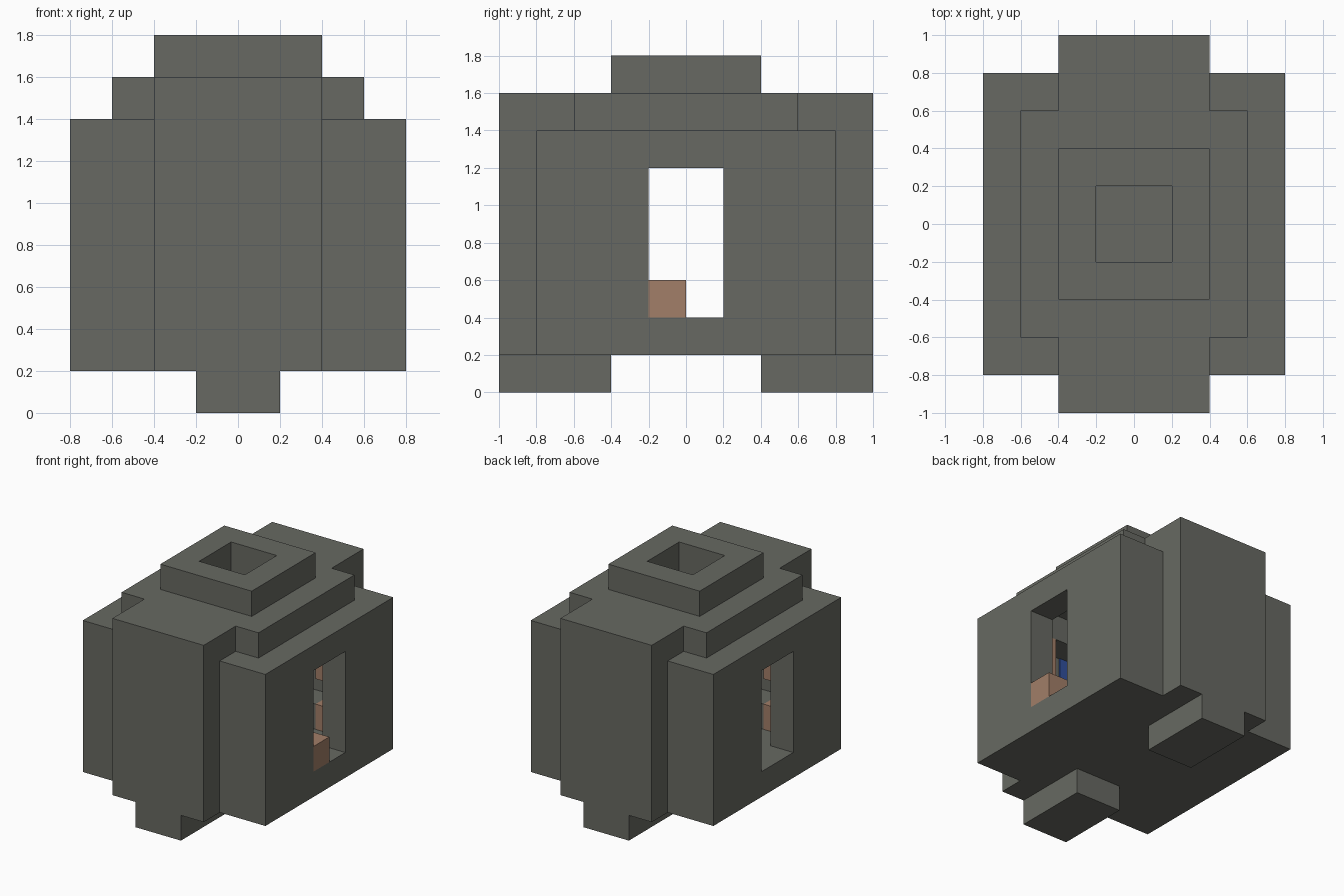
import bpy
import bmesh
from mathutils import Vector

U = 0.2  # block size

cube = bpy.data.objects.get("Cube")
if cube:
    bpy.data.objects.remove(cube, do_unlink=True)


def material(name, rgb):
    m = bpy.data.materials.new(name)
    m.use_nodes = True
    m.diffuse_color = (*rgb, 1)
    m.node_tree.nodes["Principled BSDF"].inputs["Base Color"].default_value = (*rgb, 1)
    return m


stone = material("stone grey", (0.136, 0.141, 0.122))
clay = material("clay brown", (0.36, 0.209, 0.138))
blue = material("screen blue", (0.03, 0.08, 0.33))


def cells(box):
    """All block cells inside (x0, x1, y0, y1, z0, z1), in block units."""
    x0, x1, y0, y1, z0, z1 = box
    return {(x, y, z) for x in range(x0, x1) for y in range(y0, y1) for z in range(z0, z1)}


def blocks(name, mat, solid, hollow=()):
    """Stepped solid: union of solid boxes minus hollow boxes, outer skin only."""
    filled = set().union(*map(cells, solid)) - set().union(*map(cells, hollow))
    bm = bmesh.new()
    for cell in filled:
        for axis in range(3):
            for sign in (-1, 1):
                step = [0, 0, 0]
                step[axis] = sign
                if tuple(c + s for c, s in zip(cell, step)) in filled:
                    continue
                n = Vector(step)
                a = Vector([float(i == (axis + 1) % 3) for i in range(3)])
                b = n.cross(a)
                mid = Vector(cell) + Vector((0.5, 0.5, 0.5)) + n / 2
                loop = (-a - b, a - b, a + b, b - a)
                bm.faces.new([bm.verts.new((mid + c / 2) * U) for c in loop])
    bmesh.ops.remove_doubles(bm, verts=bm.verts, dist=0.001)
    bmesh.ops.dissolve_limit(bm, angle_limit=0.02, verts=bm.verts, edges=bm.edges)
    mesh = bpy.data.meshes.new(name)
    bm.to_mesh(mesh)
    bm.free()
    mesh.materials.append(mat)
    obj = bpy.data.objects.new(name, mesh)
    bpy.context.collection.objects.link(obj)
    return obj


# Hull: body, end slabs, stepped roof, hatch collar, feet and inner benches
blocks(
    "hull", stone,
    solid=[
        (-4, 4, -4, 4, 1, 7),
        (-2, 2, -5, 5, 1, 8),
        (-3, 3, -3, 3, 7, 8),
        (-2, 2, -2, 2, 8, 9),
        (-1, 1, -5, -2, 0, 1),
        (-1, 1, 2, 5, 0, 1),
    ],
    hollow=[
        (-3, 3, -3, 3, 3, 6),   # cabin
        (-3, 3, -2, 2, 2, 7),   # cabin centre
        (-4, 4, -1, 1, 2, 6),   # side doorways
        (-1, 1, -1, 1, 7, 9),   # roof hatch
    ] + [(s, s + 1, e, e + 1, 2, 3) for s in (-3, 2) for e in (-3, 2)],
)

# Clay blocks stacked in the cabin corners
for side, x in (("right", -3), ("left", 2)):
    for end, y in (("front", -3), ("back", 2)):
        blocks(f"{end}_{side}_low_block", clay, [(x, x + 1, y, y + 1, 2, 3)])
        blocks(f"{end}_{side}_high_block", clay, [(x, x + 1, y, y + 1, 4, 6)])

# Clay block on the left doorway sill
blocks("sill_block", clay, [(3, 4, -1, 0, 2, 3)])

# Thin blue screens on the cabin end walls
for end, sign in (("front", -1), ("back", 1)):
    bpy.ops.mesh.primitive_cube_add(size=1, location=(0, sign * 0.596, 1.1))
    screen = bpy.context.object
    screen.name = f"{end}_screen"
    screen.scale = (0.4, 0.008, 0.2)
    screen.data.materials.append(blue)
